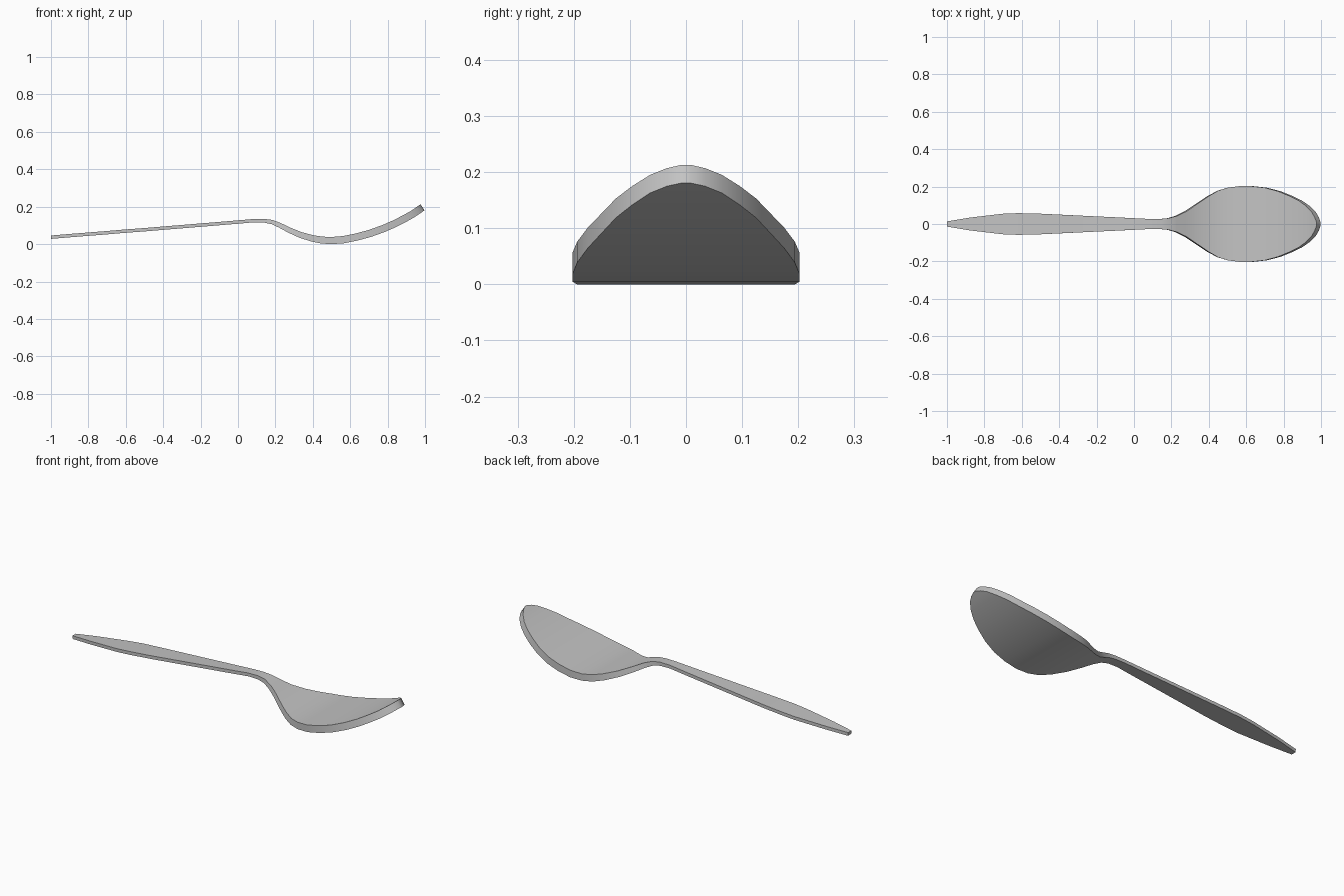
import bpy, bmesh, math
from mathutils import Vector

cube = bpy.data.objects.get("Cube")
if cube:
    bpy.data.objects.remove(cube, do_unlink=True)

# One plain metal-grey colour
grey = bpy.data.materials.new("spoon_grey")
grey.use_nodes = True
colour = (0.55, 0.55, 0.55, 1.0)
grey.diffuse_color = colour
grey.node_tree.nodes["Principled BSDF"].inputs["Base Color"].default_value = colour

# Stations along the upper surface: x, z, half width, thickness
stations = [
    (-1.000, 0.048, 0.014, 0.018), (-0.880, 0.058, 0.034, 0.018),
    (-0.700, 0.072, 0.055, 0.018), (-0.620, 0.079, 0.058, 0.018),
    (-0.500, 0.088, 0.055, 0.018), (0.000, 0.129, 0.031, 0.018),
    (0.080, 0.136, 0.027, 0.018), (0.140, 0.137, 0.027, 0.020),
    (0.185, 0.131, 0.031, 0.023), (0.230, 0.114, 0.043, 0.026),
    (0.280, 0.090, 0.067, 0.029), (0.340, 0.066, 0.108, 0.032),
    (0.400, 0.050, 0.149, 0.035), (0.450, 0.042, 0.178, 0.037),
    (0.500, 0.040, 0.194, 0.038), (0.560, 0.045, 0.202, 0.039),
    (0.630, 0.059, 0.202, 0.039), (0.700, 0.078, 0.194, 0.039),
    (0.770, 0.103, 0.175, 0.039), (0.830, 0.129, 0.150, 0.039),
    (0.880, 0.155, 0.125, 0.039), (0.920, 0.177, 0.096, 0.039),
    (0.950, 0.197, 0.064, 0.039), (0.967, 0.209, 0.034, 0.039),
    (0.976, 0.215, 0.008, 0.039),
]


def loft_plate(name, rows):
    """Sheet of varying width, thickened downwards along its normal."""
    bm = bmesh.new()
    rings = []
    for i, (x, z, w, t) in enumerate(rows):
        a, b = rows[max(i - 1, 0)], rows[min(i + 1, len(rows) - 1)]
        down = Vector((b[1] - a[1], 0, a[0] - b[0])).normalized() * t
        top = [Vector((x, w, z)), Vector((x, -w, z))]
        corners = top + [top[1] + down, top[0] + down]
        rings.append([bm.verts.new(c) for c in corners])
    for r, s in zip(rings, rings[1:]):
        for k in range(4):
            j = (k + 1) % 4
            bm.faces.new((r[k], r[j], s[j], s[k]))
    bm.faces.new(rings[0])
    bm.faces.new(rings[-1])
    bmesh.ops.recalc_face_normals(bm, faces=bm.faces)
    # Rest the lowest point on the ground
    low = min(v.co.z for v in bm.verts)
    bmesh.ops.translate(bm, verts=bm.verts, vec=(0, 0, -low))
    mesh = bpy.data.meshes.new(name)
    bm.to_mesh(mesh)
    bm.free()
    obj = bpy.data.objects.new(name, mesh)
    bpy.context.collection.objects.link(obj)
    mesh.materials.append(grey)
    return obj


# Handle and bowl form one continuous bent plate
spoon = loft_plate("spoon", stations)
bpy.ops.object.select_all(action="DESELECT")
spoon.select_set(True)
bpy.context.view_layer.objects.active = spoon
bpy.ops.object.shade_smooth_by_angle(angle=math.radians(30))
